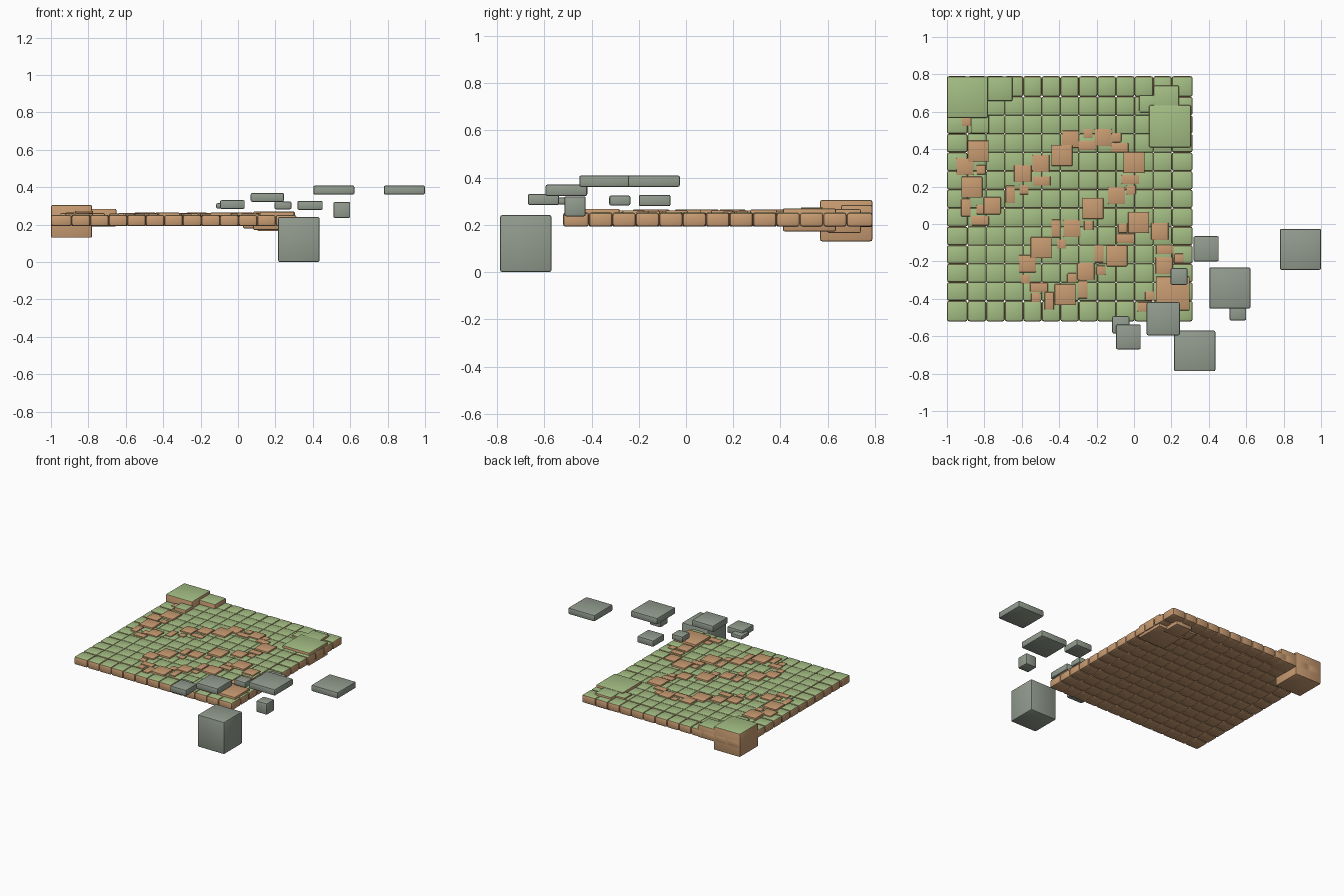
import bpy, bmesh, math
from mathutils import Matrix, Vector


def material(name, srgb):
    m = bpy.data.materials.new(name)
    lin = [((c / 255 + 0.055) / 1.055) ** 2.4 for c in srgb]
    m.diffuse_color = (*lin, 1)
    return m


GRASS = material("grass green", (164, 190, 132))
EARTH = material("earth brown", (201, 156, 114))
STONE = material("stone grey", (147, 156, 143))


def add_box(bm, x0, x1, y0, y1, z0, z1, bevel):
    """Rounded box between two corners."""
    size = Vector((x1 - x0, y1 - y0, z1 - z0))
    mid = Vector((x0 + x1, y0 + y1, z0 + z1)) / 2
    mat = Matrix.Translation(mid) @ Matrix.Diagonal((*size, 1))
    verts = bmesh.ops.create_cube(bm, size=1, matrix=mat)["verts"]
    edges = list({e for v in verts for e in v.link_edges})
    bmesh.ops.bevel(bm, geom=edges, offset=bevel, segments=2, profile=0.5,
                    affect='EDGES', clamp_overlap=True)


def build(name, boxes, mats):
    """One object from boxes; the second material goes on upward faces."""
    bm = bmesh.new()
    for b in boxes:
        add_box(bm, *b)
    bm.normal_update()
    if len(mats) > 1:
        for f in bm.faces:
            f.material_index = int(f.normal.z > 0.6)
    me = bpy.data.meshes.new(name)
    bm.to_mesh(me)
    bm.free()
    for m in mats:
        me.materials.append(m)
    ob = bpy.data.objects.new(name, me)
    bpy.context.collection.objects.link(ob)
    bpy.ops.object.select_all(action='DESELECT')
    ob.select_set(True)
    bpy.context.view_layer.objects.active = ob
    bpy.ops.object.shade_smooth_by_angle(angle=math.radians(40))


# Ground: 13 x 13 tiles, rim tiles slightly larger and rounder
N, P = 13, 0.0992
tiles = []
for i in range(N):
    for j in range(N):
        x, y = -0.989 + i * P, -0.51 + j * P
        rim = i in (0, N - 1) or j in (0, N - 1)
        tiles.append((x - 0.011 * (i == 0), x + P + 0.032 * 0.4 * (i == N - 1),
                      y - 0.011 * (j == 0), y + P + 0.011 * (j == N - 1),
                      0.192, 0.252, 0.012 if rim else 0.006))
build("ground_tiles", tiles, [EARTH, GRASS])

# Raised grassy blocks in the two back corners
build("back_left_mound", [
    (-1.0, -0.78, 0.568, 0.789, 0.13, 0.305, 0.008),
    (-0.79, -0.65, 0.657, 0.789, 0.19, 0.285, 0.008),
    (-0.872, -0.775, 0.485, 0.58, 0.20, 0.274, 0.006)], [EARTH, GRASS])
build("back_right_mound", [
    (0.08, 0.305, 0.41, 0.635, 0.172, 0.270, 0.008),
    (0.105, 0.24, 0.60, 0.74, 0.165, 0.266, 0.006),
    (0.028, 0.12, 0.597, 0.688, 0.18, 0.262, 0.006)], [EARTH, GRASS])

# Winding path: stone centres grouped by (width, depth, top height)
path = [
    (0.112, 0.112, 0.264, [
        (-0.833, 0.39), (-0.867, 0.197), (-0.385, 0.367), (0, 0.328), (-0.22, 0.083),
        (-0.497, -0.126), (-0.368, -0.377), (-0.092, -0.17), (0.025, 0.008)]),
    (0.092, 0.092, 0.261, [
        (-0.904, 0.307), (-0.758, 0.098), (-0.595, 0.27), (-0.498, 0.323),
        (-0.34, 0.453), (-0.166, 0.462), (-0.093, 0.152), (-0.331, -0.024),
        (-0.57, -0.212), (-0.258, -0.254), (0.138, -0.04), (0.162, -0.222)]),
    (0.05, 0.05, 0.257, [
        (-0.895, 0.548), (-0.817, 0.29), (-0.817, 0.077), (-0.588, 0.184),
        (-0.246, 0.484), (-0.093, 0.462), (-0.015, 0.182), (-0.242, -0.008),
        (-0.388, -0.107), (-0.58, -0.294), (-0.525, -0.393), (-0.332, -0.288),
        (-0.177, -0.248), (-0.06, -0.022), (0.24, -0.184), (0.085, -0.385)]),
    (0.094, 0.05, 0.259, [
        (-0.823, 0.018), (-0.494, 0.23), (-0.25, 0.42), (-0.077, 0.408),
        (-0.02, 0.238), (-0.508, -0.339), (-0.044, -0.077), (0.165, -0.136),
        (0.065, -0.443)]),
    (0.05, 0.094, 0.259, [
        (-0.899, 0.088), (-0.661, 0.158), (-0.417, -0.024), (-0.453, -0.411),
        (-0.273, -0.35), (-0.187, -0.158)]),
    (0.18, 0.18, 0.268, [(0.207, -0.372)]),
]
build("path_stones", [(x - w / 2, x + w / 2, y - d / 2, y + d / 2, 0.215, top, 0.004)
                      for w, d, top, spots in path for x, y in spots], [EARTH])

# Stone blocks: one cube on the ground, the rest floating slabs
build("ground_cube", [(0.215, 0.435, -0.787, -0.57, 0.0, 0.241, 0.008)], [STONE])
slabs = [
    (0.78, 1.0, -0.245, -0.026, 0.361, 0.409),
    (0.403, 0.622, -0.452, -0.232, 0.361, 0.409),
    (0.51, 0.6, -0.515, -0.425, 0.236, 0.321),
    (0.318, 0.453, -0.2, -0.065, 0.279, 0.327),
    (0.195, 0.286, -0.325, -0.235, 0.282, 0.324),
    (0.068, 0.245, -0.595, -0.418, 0.322, 0.370),
    (-0.096, 0.036, -0.67, -0.537, 0.284, 0.331),
    (-0.117, -0.025, -0.585, -0.493, 0.286, 0.315),
]
build("floating_slabs", [s + (0.008,) for s in slabs], [STONE])
